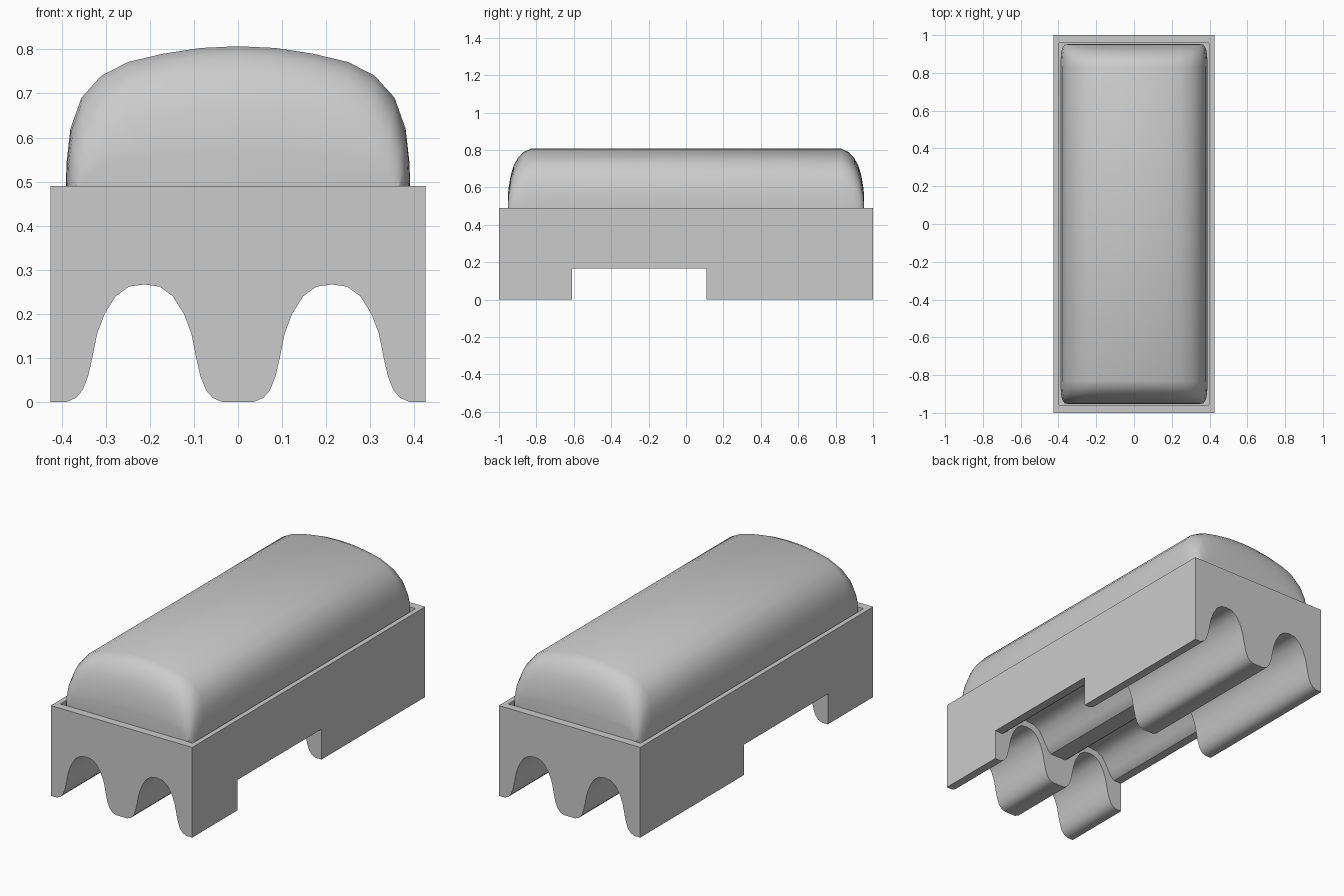
import bpy, bmesh, math

if "Cube" in bpy.data.objects:
    bpy.data.objects.remove(bpy.data.objects["Cube"])

ARCH_X = 0.2125
RIM_Z = 0.49
FLOOR_Z = 0.42


def make_object(name, verts, faces):
    mesh = bpy.data.meshes.new(name)
    mesh.from_pydata(verts, [], faces)
    bm = bmesh.new()
    bm.from_mesh(mesh)
    bmesh.ops.recalc_face_normals(bm, faces=bm.faces)
    bm.to_mesh(mesh)
    bm.free()
    obj = bpy.data.objects.new(name, mesh)
    bpy.context.collection.objects.link(obj)
    return obj


def loft(name, rings):
    """Skin a list of equal-length closed rings and cap both ends."""
    n = len(rings[0])
    verts = [p for ring in rings for p in ring]
    faces = [(r * n + i, r * n + (i + 1) % n, (r + 1) * n + (i + 1) % n, (r + 1) * n + i)
             for r in range(len(rings) - 1) for i in range(n)]
    faces += [tuple(range(n)), tuple(range(len(verts) - n, len(verts)))]
    return make_object(name, verts, faces)


def extrude(name, outline, y0, y1):
    return loft(name, [[(x, y, z) for x, z in outline] for y in (y0, y1)])


def double_arch(half):
    """Two symmetric arches side by side, from left to right."""
    arch = [(-x, z) for x, z in half] + [(x, z) for x, z in half[-2::-1]]
    return [(c + x, z) for c in (-ARCH_X, ARCH_X) for x, z in arch]


def shade(obj):
    bpy.ops.object.select_all(action='DESELECT')
    obj.select_set(True)
    bpy.context.view_layer.objects.active = obj
    bpy.ops.object.shade_smooth_by_angle(angle=math.radians(35))


def cut(obj, cutter):
    cutter.hide_render = True
    mod = obj.modifiers.new("cut", 'BOOLEAN')
    mod.operation = 'DIFFERENCE'
    mod.solver = 'EXACT'
    mod.object = cutter
    bpy.context.view_layer.objects.active = obj
    bpy.ops.object.modifier_apply(modifier=mod.name)
    bpy.data.objects.remove(cutter)


# Base block with two arched tunnels along its length
lower = [(.1775, 0), (.155, .01), (.14, .027), (.127, .06), (.118, .1),
         (.107, .155), (.09, .2), (.065, .24), (.035, .262), (0, .267)]
base = extrude("base", [(-.425, RIM_Z), (-.425, 0)] + double_arch(lower)
               + [(.425, 0), (.425, RIM_Z)], -1, 1)

# Sideways notch with a raised, wider arched ceiling
upper = [(.165, .165), (.145, .18), (.13, .205), (.11, .24),
         (.085, .275), (.05, .297), (0, .302)]
cut(base, extrude("notch_cutter", [(-.5, -.1), (-.5, .165)] + double_arch(upper)
                  + [(.5, .165), (.5, -.1)], -.61, .11))

# Recess in the top that leaves a thin rim
cut(base, extrude("recess_cutter", [(-.398, FLOOR_Z), (.398, FLOOR_Z),
                                    (.398, .6), (-.398, .6)], -.957, .957))
shade(base)

# Domed lid: cross-section scaled down toward both rounded ends
half = [(.39, FLOOR_Z), (.39, RIM_Z), (.389, .54), (.38, .62), (.355, .69), (.31, .74),
        (.25, .771), (.17, .79), (.085, .803)]
section = half + [(0, .807)] + [(-x, z) for x, z in reversed(half)]
ends = [(.952, .90, .22), (.949, .94, .33), (.938, .965, .54), (.922, .98, .71),
        (.90, .99, .84), (.87, .997, .94), (.83, 1, 1)]
stations = [(-y, w, h) for y, w, h in ends] + ends[::-1]
rings = [[(x * w, y, RIM_Z + (z - RIM_Z) * (h if z > RIM_Z else 1)) for x, z in section]
         for y, w, h in stations]
lid = loft("domed_lid", rings)
shade(lid)
